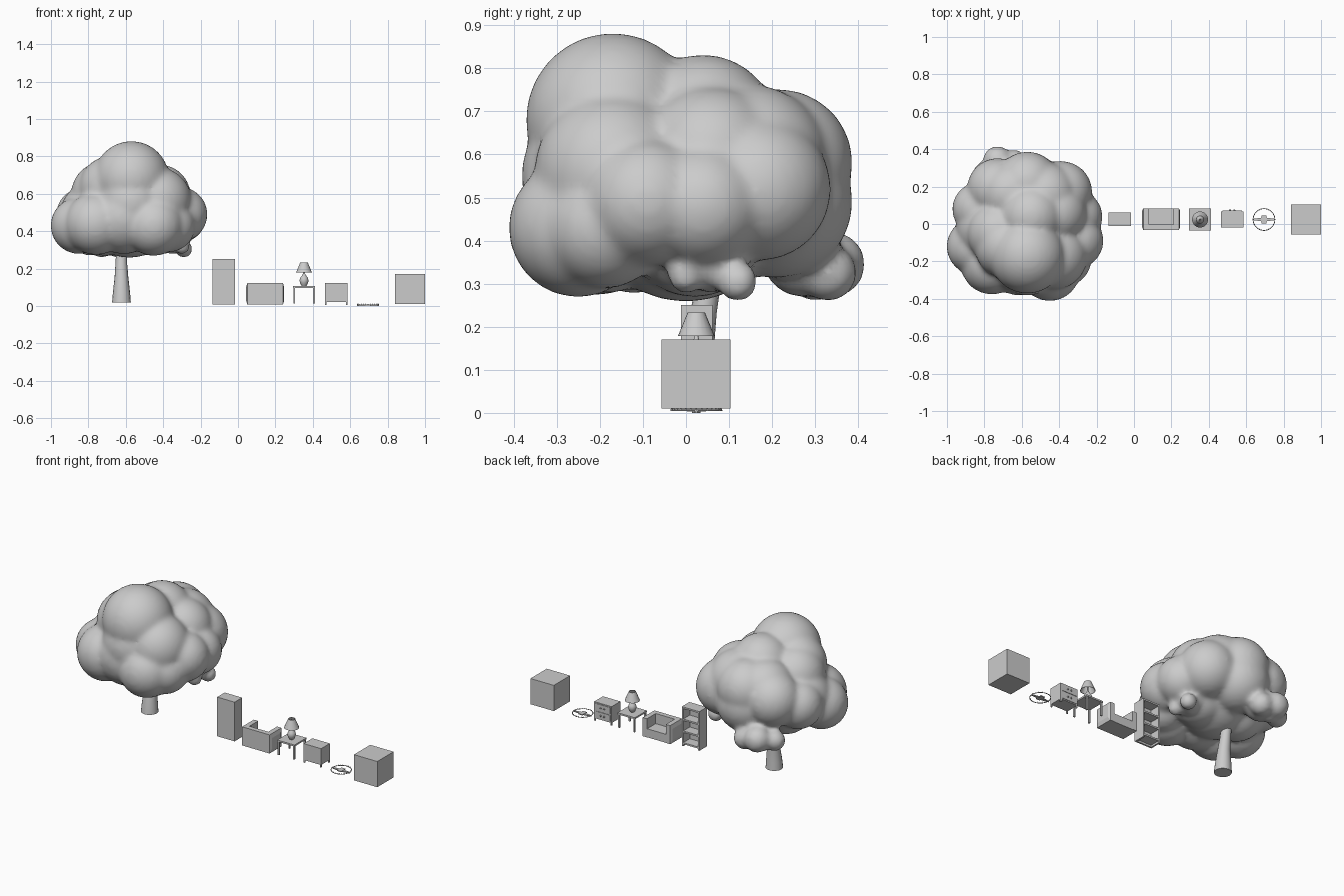
import bpy, bmesh, math
from mathutils import Matrix

if "Cube" in bpy.data.objects:
    bpy.data.objects.remove(bpy.data.objects["Cube"])


def finish(name, bm, smooth=None):
    bmesh.ops.recalc_face_normals(bm, faces=bm.faces)
    me = bpy.data.meshes.new(name)
    bm.to_mesh(me)
    bm.free()
    ob = bpy.data.objects.new(name, me)
    bpy.context.collection.objects.link(ob)
    if smooth:
        bpy.ops.object.select_all(action='DESELECT')
        ob.select_set(True)
        bpy.context.view_layer.objects.active = ob
        bpy.ops.object.shade_smooth_by_angle(angle=math.radians(smooth))
    return ob


def add_box(bm, x0, x1, y0, y1, z0, z1):
    m = Matrix.Translation(((x0 + x1) / 2, (y0 + y1) / 2, (z0 + z1) / 2)) \
        @ Matrix.Diagonal((x1 - x0, y1 - y0, z1 - z0, 1))
    return bmesh.ops.create_cube(bm, size=1, matrix=m)['verts']


def box(name, *dims):
    bm = bmesh.new()
    add_box(bm, *dims)
    return finish(name, bm)


def tube(name, sections, n=20, closed=False):
    """Skin round sections given as (x, y, z, radius)."""
    bm = bmesh.new()
    rings = [[bm.verts.new((x + r * math.cos(2 * math.pi * i / n),
                            y + r * math.sin(2 * math.pi * i / n), z))
              for i in range(n)] for x, y, z, r in sections]
    pairs = list(zip(rings, rings[1:]))
    if closed:
        pairs.append((rings[-1], rings[0]))
    for a, b in pairs:
        for i in range(n):
            j = (i + 1) % n
            bm.faces.new((a[i], a[j], b[j], b[i]))
    if not closed:
        bm.faces.new(rings[0])
        bm.faces.new(rings[-1])
    return finish(name, bm, 40)


def lathe(name, profile, cx, cy, n=20, closed=False):
    return tube(name, [(cx, cy, z, r) for r, z in profile], n, closed)


# Tree crown: overlapping lobes fused into one skin
LOBES = [(-.57, -.17, .68, .20), (-.85, -.12, .43, .15), (-.31, -.09, .49, .145),
         (-.45, -.25, .43, .16), (-.61, -.19, .47, .19), (-.76, -.21, .44, .165),
         (-.57, .215, .58, .17), (-.39, .17, .52, .165), (-.55, .04, .66, .17),
         (-.43, -.17, .56, .18), (-.42, .06, .59, .165), (-.83, .08, .49, .14),
         (-.72, -.05, .60, .17), (-.73, .19, .54, .16), (-.58, 0, .50, .24)]
# Fillers that close the valleys between the lobes
FILL = [(-.45, .02, .43, .16), (-.71, .03, .43, .16), (-.57, -.19, .55, .19),
        (-.57, .21, .49, .175), (-.31, .04, .48, .14), (-.37, -.19, .43, .14),
        (-.68, -.12, .63, .17), (-.78, -.02, .49, .17), (-.48, .15, .58, .18),
        (-.66, .16, .58, .17)]
TUFTS = [(-.30, 0, .32, .042), (-.29, .12, .305, .046), (-.35, .06, .36, .08),
         (-.73, .34, .345, .075), (-.64, .33, .325, .065), (-.68, .27, .36, .09),
         (-.80, .27, .33, .06), (-.73, .30, .315, .055)]
bm = bmesh.new()
for x, y, z, r in LOBES + FILL + TUFTS:
    bmesh.ops.create_icosphere(bm, subdivisions=4, radius=r + .002,
                               matrix=Matrix.Translation((x, y, z)))
crown = finish("tree_crown", bm, 180)
rem = crown.modifiers.new("fuse", 'REMESH')
rem.mode = 'VOXEL'
rem.voxel_size = 0.014
rem.use_smooth_shade = True
sm = crown.modifiers.new("soften", 'SMOOTH')
sm.factor = 0.5
sm.iterations = 10

# Trunk: tapered and slightly bent
tube("tree_trunk", [(-.623, .02, .02, .05), (-.623, .022, .07, .046), (-.623, .028, .15, .037),
                    (-.624, .04, .23, .031), (-.622, .052, .30, .029),
                    (-.615, .055, .40, .026)], 16)

# Bookshelf, open towards the back
x0, x1, y0, y1, z0, z1, t = -.135, -.015, -.012, .062, .007, .251, .01
box("bookshelf_panel", x0, x1, y0, y0 + t, z0, z1)
for s, a in (("left", x0), ("right", x1 - t)):
    box("bookshelf_side_" + s, a, a + t, y0 + t, y1, z0, z1)
for i, z in enumerate((z0 + .012, .092, .166, z1 - t)):
    box(f"bookshelf_shelf_{i}", x0 + t, x1 - t, y0 + t, y1, z, z + t)

# Sofa: back, seat and padded arms
box("sofa_back", .05, .24, -.032, -.002, .007, .123)
box("sofa_seat", .08, .21, -.002, .082, .007, .06)
for s, xin, xmid, xout in (("left", .08, .05, .043), ("right", .21, .24, .247)):
    box("sofa_arm_" + s, min(xin, xmid), max(xin, xmid), -.002, .084, .007, .123)
    bm = bmesh.new()
    for v in add_box(bm, min(xmid, xout), max(xmid, xout), -.032, .084, .007, .123):
        if abs(v.co.x - xout) < 1e-4:
            v.co.y = .026 + (v.co.y - .026) * .75
            v.co.z = .065 + (v.co.z - .065) * .6
    finish("sofa_side_pad_" + s, bm)

# Side table
box("table_top", .294, .413, -.034, .084, .097, .107)
for i in range(4):
    lx, ly = (.296, .401)[i % 2], (-.032, .072)[i // 2]
    box(f"table_leg_{i}", lx, lx + .01, ly, ly + .01, .014, .097)

# Lamp
lathe("lamp_base", [(.012, .107), (.016, .113), (.022, .125), (.024, .137), (.021, .15),
                    (.012, .162), (.008, .168), (.006, .172), (.004, .18), (.004, .225)],
      .353, .024)
lathe("lamp_shade", [(.043, .178), (.020, .233), (.018, .233), (.041, .178)],
      .353, .024, closed=True)

# Nightstand with two drawers facing the back
box("nightstand_body", .465, .585, -.018, .068, .022, .124)
for i in range(4):
    lx, ly = (.465, .577)[i % 2], (-.018, .06)[i // 2]
    box(f"nightstand_leg_{i}", lx, lx + .008, ly, ly + .008, .006, .022)
for d, z in enumerate((.029, .077)):
    box(f"drawer_{d}", .473, .577, .068, .071, z, z + .04)
    for k, x in enumerate((.513, .537)):
        bm = bmesh.new()
        bmesh.ops.create_uvsphere(bm, u_segments=10, v_segments=6, radius=.005,
                                  matrix=Matrix.Translation((x, .074, z + .02)))
        finish(f"knob_{d}_{k}", bm, 180)

# Jaw trap: thin ring with teeth, centre plate and side levers
cx, cy = .695, .024
ring = [(.0585 + .002 * math.cos(a * math.pi / 3), .006 + .002 * math.sin(a * math.pi / 3))
        for a in range(6)]
lathe("trap_ring", ring, cx, cy, 40, closed=True)
bm = bmesh.new()
for i in range(28):
    a = 2 * math.pi * i / 28
    bmesh.ops.create_cone(bm, cap_ends=True, segments=4, radius1=.003, radius2=.0005, depth=.009,
                          matrix=Matrix.Translation((cx + .0575 * math.cos(a),
                                                     cy + .0575 * math.sin(a), .009)))
finish("trap_teeth", bm)
box("trap_plate", cx - .014, cx + .014, cy - .022, cy + .022, .003, .008)
for s in (-1, 1):
    bm = bmesh.new()
    a, b = sorted((cx + s * .012, cx + s * .06))
    for v in add_box(bm, a, b, cy - .01, cy + .01, 0, .006):
        if abs(v.co.x - cx) > .03:
            v.co.y = cy + (v.co.y - cy) * .3
    finish("trap_lever_" + ("left" if s < 0 else "right"), bm)

# Crate
box("crate", .839, 1.0, -.057, .103, .01, .17)
